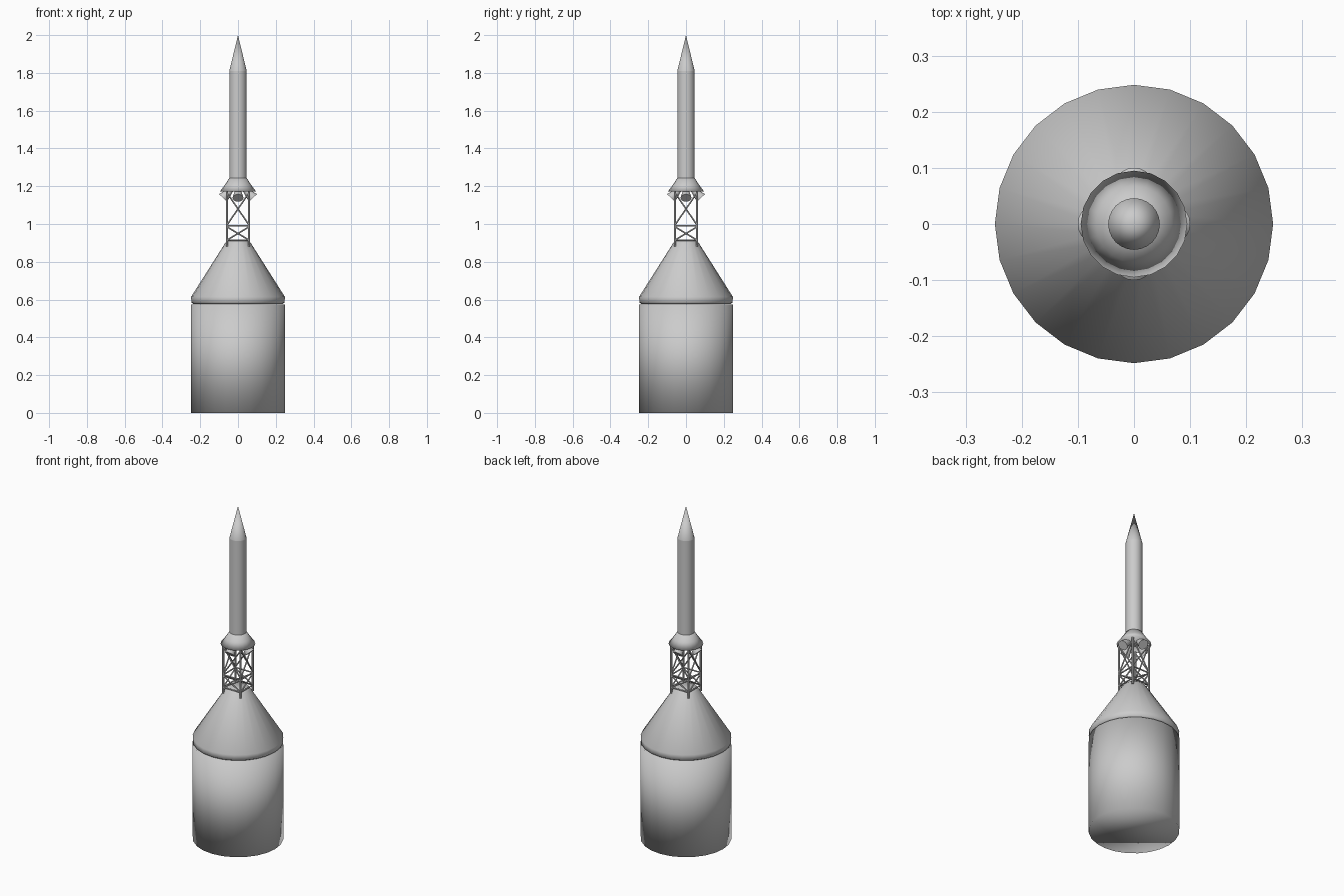
import bpy, bmesh, math
from mathutils import Vector

if "Cube" in bpy.data.objects:
    bpy.data.objects.remove(bpy.data.objects["Cube"])

grey = bpy.data.materials.new("metal grey")
grey.diffuse_color = (0.6, 0.6, 0.6, 1)
grey.use_nodes = True
grey.node_tree.nodes["Principled BSDF"].inputs["Base Color"].default_value = grey.diffuse_color


def finish(bm, name, angle=None):
    bmesh.ops.recalc_face_normals(bm, faces=bm.faces)
    mesh = bpy.data.meshes.new(name)
    bm.to_mesh(mesh)
    bm.free()
    mesh.materials.append(grey)
    ob = bpy.data.objects.new(name, mesh)
    bpy.context.collection.objects.link(ob)
    bpy.context.view_layer.objects.active = ob
    ob.select_set(True)
    if angle is None:
        bpy.ops.object.shade_smooth()
    else:
        bpy.ops.object.shade_smooth_by_angle(angle=math.radians(angle))
    ob.select_set(False)
    return ob


def lathe(name, profile, sides, angle=None, cap_bottom=True, cap_top=True):
    """Turn (radius, z) points round the z axis; radius 0 makes a tip."""
    bm = bmesh.new()
    rings = []
    for r, z in profile:
        n = sides if r > 0 else 1
        rings.append([bm.verts.new((r * math.cos(math.tau * i / sides),
                                    r * math.sin(math.tau * i / sides), z)) for i in range(n)])
    for a, b in zip(rings, rings[1:]):
        for i in range(sides):
            j = (i + 1) % sides
            quad = [a[i], a[j], b[j % len(b)], b[i % len(b)]]
            bm.faces.new(list(dict.fromkeys(quad)))
    if cap_bottom:
        bm.faces.new(rings[0])
    if cap_top and len(rings[-1]) > 1:
        bm.faces.new(rings[-1])
    return finish(bm, name, angle)


def rod(bm, p, q, r0, r1=None, sides=8):
    """Add a round bar or cone from p to q."""
    p, q = Vector(p), Vector(q)
    d = q - p
    mat = d.to_track_quat('Z', 'Y').to_matrix().to_4x4()
    mat.translation = (p + q) / 2
    bmesh.ops.create_cone(bm, cap_ends=True, segments=sides, radius1=r0,
                          radius2=r0 if r1 is None else r1, depth=d.length, matrix=mat)


# Lower body and conical capsule
lathe("service_cylinder", [(0.248, 0), (0.248, 0.574)], 24)
lathe("capsule_cone", [(0.236, 0.576), (0.247, 0.584), (0.248, 0.615),
                       (0.066, 0.902), (0.055, 0.912)], 24, 60)

# Escape motor: flared skirt, tube and pointed nose
lathe("motor_skirt", [(0.095, 1.173), (0.068, 1.209), (0.046, 1.244)], 20)
lathe("motor_tube", [(0.046, 1.242), (0.046, 1.81)], 24, 40)
lathe("nose_tip", [(0.046, 1.81), (0, 2.0)], 24, 40)

# Lattice tower: four legs, two levels of rails and crossed braces per side
bm = bmesh.new()
corners = [(0.058, 0.058), (-0.058, 0.058), (-0.058, -0.058), (0.058, -0.058)]
for i, a in enumerate(corners):
    b = corners[(i + 1) % 4]
    rod(bm, (*a, 0.88), (*a, 1.178), 0.006)
    for z in (0.915, 0.99):
        rod(bm, (*a, z), (*b, z), 0.004)
    for low, high in ((0.915, 0.985), (0.995, 1.165)):
        rod(bm, (*a, low), (*b, high), 0.004)
        rod(bm, (*b, low), (*a, high), 0.004)
finish(bm, "lattice_tower", 40)

# Four canted exhaust nozzles under the skirt
bm = bmesh.new()
for i in range(4):
    c, s = math.cos(i * math.pi / 2), math.sin(i * math.pi / 2)
    rod(bm, (0.03 * c, 0.03 * s, 1.19), (0.079 * c, 0.079 * s, 1.138), 0.012, 0.029, 16)
finish(bm, "exhaust_nozzles", 40)
